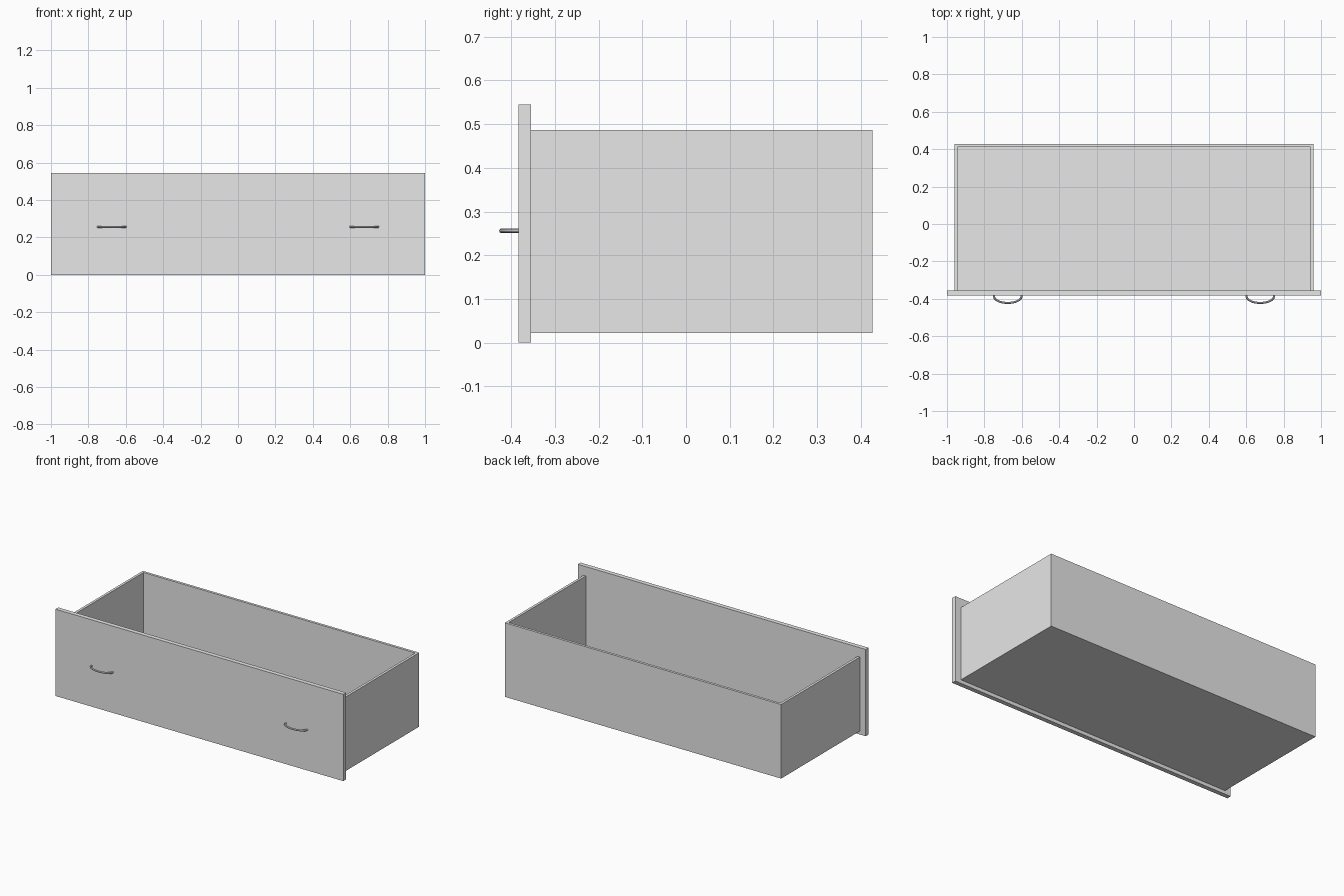
import bpy
from math import cos, sin, pi

if "Cube" in bpy.data.objects:
    bpy.data.objects.remove(bpy.data.objects["Cube"])

# One plain grey for everything
grey = bpy.data.materials.new("plain_grey")
grey.use_nodes = True
colour = (0.8, 0.8, 0.8, 1)
grey.diffuse_color = colour
grey.node_tree.nodes["Principled BSDF"].inputs["Base Color"].default_value = colour


def board(name, low, high):
    """Flat board between two opposite corners."""
    bpy.ops.mesh.primitive_cube_add(size=1)
    ob = bpy.context.object
    ob.name = name
    for v in ob.data.vertices:
        v.co = [(a + b) / 2 + c * (b - a) for a, b, c in zip(low, high, v.co)]
    ob.data.materials.append(grey)
    return ob


def handle(name, x, half=0.074, depth=0.039, radius=0.0055, steps=20):
    """Bowed round pull, with both ends set into the front panel."""
    curve = bpy.data.curves.new(name, "CURVE")
    curve.dimensions = "3D"
    curve.bevel_depth = radius
    curve.bevel_resolution = 3
    curve.use_fill_caps = True
    path = curve.splines.new("POLY")
    path.points.add(steps)
    for i, p in enumerate(path.points):
        t = pi * i / steps
        p.co = (x - half * cos(t), FRONT - depth * sin(t) ** 0.9, HANDLE_Z, 1)
    ob = bpy.data.objects.new(name, curve)
    bpy.context.collection.objects.link(ob)
    curve.materials.append(grey)
    bpy.ops.object.select_all(action="DESELECT")
    ob.select_set(True)
    bpy.context.view_layer.objects.active = ob
    bpy.ops.object.convert(target="MESH")
    bpy.ops.object.shade_smooth_by_angle()


FRONT, PANEL_BACK, BACK = -0.383, -0.355, 0.427
SIDE, WALL = 0.96, 0.016
BOTTOM, TOP = 0.022, 0.487
HANDLE_Z = 0.256

# Front panel overhanging the box on every edge
board("front_panel", (-1, FRONT, 0), (1, PANEL_BACK, 0.545))

# Open box behind it
inner = SIDE - WALL
board("bottom_board", (-inner, PANEL_BACK, BOTTOM), (inner, BACK - WALL, BOTTOM + WALL))
board("back_board", (-inner, BACK - WALL, BOTTOM), (inner, BACK, TOP))
board("left_board", (inner, PANEL_BACK, BOTTOM), (SIDE, BACK, TOP))
board("right_board", (-SIDE, PANEL_BACK, BOTTOM), (-inner, BACK, TOP))

# Pair of pulls
handle("left_handle", 0.675)
handle("right_handle", -0.675)
